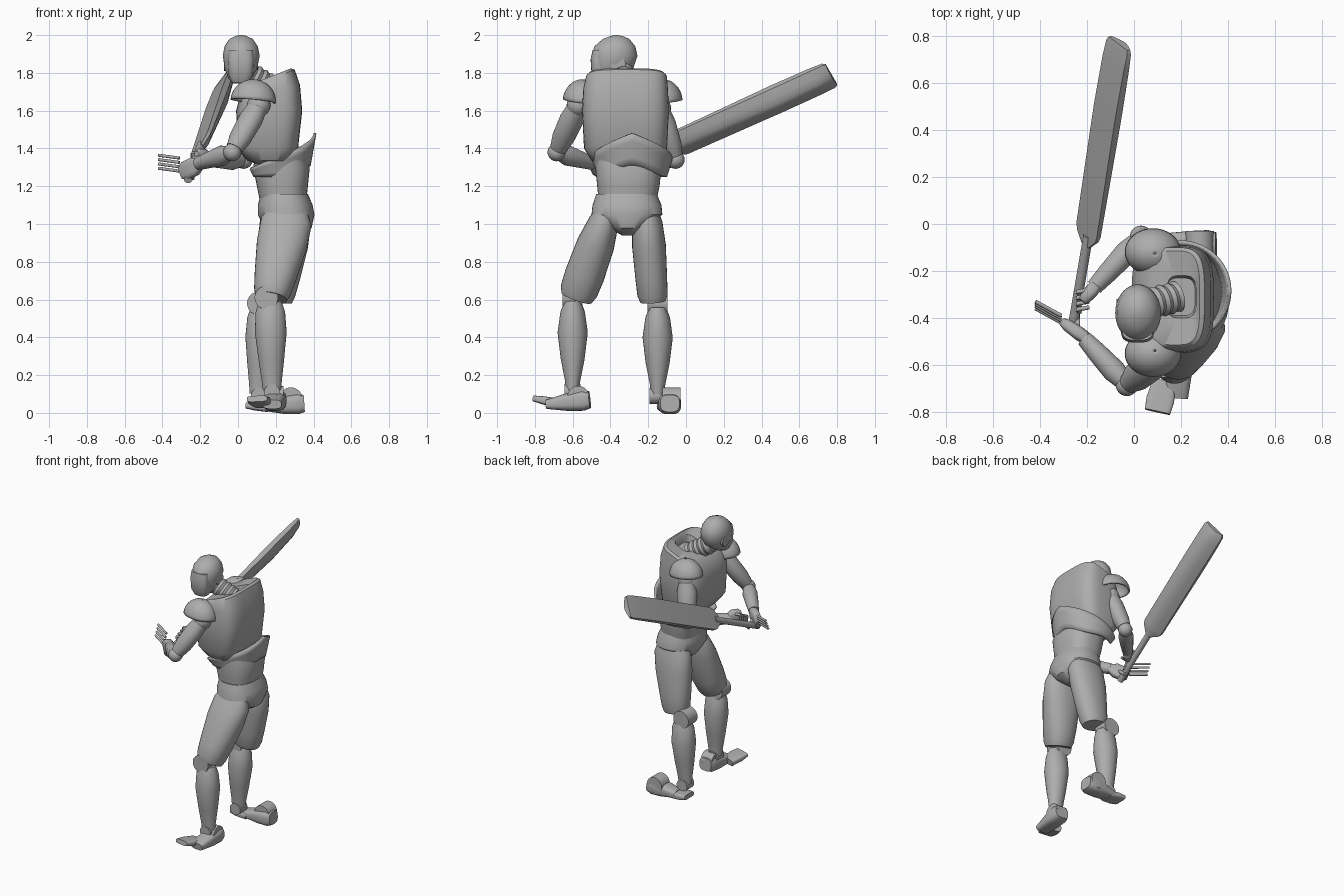
import bpy
import bmesh
from math import cos, sin, pi, radians
from mathutils import Vector

cube = bpy.data.objects.get("Cube")
if cube:
    bpy.data.objects.remove(cube, do_unlink=True)

grey = bpy.data.materials.new("plain_grey")
grey.use_nodes = True
tone = (0.42, 0.42, 0.42, 1)
grey.diffuse_color = tone
grey.node_tree.nodes["Principled BSDF"].inputs["Base Color"].default_value = tone


def oval(power=2, count=32):
    """Unit superellipse section."""
    points = []
    for i in range(count):
        c, s = cos(2 * pi * i / count), sin(2 * pi * i / count)
        points.append((abs(c) ** (2 / power) * (1 if c > 0 else -1),
                       abs(s) ** (2 / power) * (1 if s > 0 else -1)))
    return points


def skin(name, rings, capped=True, closed=True, thickness=0):
    """Bridge rings of points into one smooth object."""
    bm = bmesh.new()
    rows = [[bm.verts.new(p) for p in ring] for ring in rings]
    count = len(rows[0])
    for low, high in zip(rows, rows[1:]):
        for i in range(count if closed else count - 1):
            j = (i + 1) % count
            bm.faces.new((low[i], low[j], high[j], high[i]))
    if capped:
        bm.faces.new(rows[0])
        bm.faces.new(rows[-1])
    bmesh.ops.recalc_face_normals(bm, faces=bm.faces)
    mesh = bpy.data.meshes.new(name)
    bm.to_mesh(mesh)
    bm.free()
    mesh.materials.append(grey)
    obj = bpy.data.objects.new(name, mesh)
    bpy.context.collection.objects.link(obj)
    if thickness:
        shell = obj.modifiers.new("shell", "SOLIDIFY")
        shell.thickness = thickness
    bpy.ops.object.select_all(action="DESELECT")
    obj.select_set(True)
    bpy.context.view_layer.objects.active = obj
    bpy.ops.object.shade_smooth_by_angle(angle=radians(40))
    return obj


def limb(name, start, end, side, profile, section=None, **options):
    """Sweep a section from start to end; profile holds (t, width, depth)."""
    a, b = Vector(start), Vector(end)
    d = b - a
    v = d.cross(Vector(side)).normalized()
    u = v.cross(d).normalized()
    section = section or oval()
    rings = [[a + d * t + u * (p * w) + v * (q * h) for p, q in section]
             for t, w, h in profile]
    return skin(name, rings, **options)


def rod(name, start, end, radius, side=(1, 0.1, 0.05)):
    return limb(name, start, end, side, [(0, radius, radius), (1, radius, radius)])


def ball(name, centre, radius):
    c, h = Vector(centre), Vector((0, 0, radius))
    arc = [pi * i / 12 for i in range(13)]
    return limb(name, c - h, c + h, (1, 0, 0),
                [((1 - cos(t)) / 2, radius * max(sin(t), 0.01), radius * max(sin(t), 0.01))
                 for t in arc], oval(2, 24))


def body(name, layers, power=2):
    """Loft level layers given as (z, x0, x1, y0, y1, tilt)."""
    rings = []
    for z, x0, x1, y0, y1, tilt in layers:
        rx, ry = (x1 - x0) / 2, (y1 - y0) / 2
        rings.append([((x0 + x1) / 2 + p * rx, (y0 + y1) / 2 + q * ry, z + tilt * p * rx)
                      for p, q in oval(power, 48)])
    return skin(name, rings)


# Head, face and neck
body("head", [(1.745, -.03, .05, -.465, -.4, 0), (1.77, -.05, .07, -.485, -.34, 0),
              (1.82, -.07, .1, -.495, -.28, 0), (1.89, -.08, .115, -.5, -.257, 0),
              (1.94, -.072, .105, -.485, -.268, 0), (1.98, -.045, .078, -.44, -.3, 0),
              (1.995, -.015, .045, -.4, -.335, 0), (2, .005, .025, -.38, -.36, 0)])
body("face_plate", [(1.75, -.035, .06, -.48, -.4, 0), (1.79, -.05, .08, -.5, -.4, 0),
                    (1.87, -.055, .085, -.505, -.4, 0), (1.92, -.05, .08, -.495, -.4, 0)], 3)
for name, x in (("left_ear", .09), ("right_ear", -.06)):
    rod(name, (x - .015, -.36, 1.85), (x + .015, -.36, 1.85), .04, (0, 1, 0))
limb("ribbed_neck", (.18, -.31, 1.72), (.03, -.35, 1.81), (0, 1, 0),
     [(i / 10, r, r) for i, r in enumerate([.068, .06] * 5 + [.06])])

# Torso
body("chest", [(1.31, .12, .23, -.42, -.2, 0), (1.335, .05, .28, -.5, -.13, 0),
               (1.4, 0, .318, -.54, -.1, 0), (1.6, -.01, .34, -.55, -.09, 0),
               (1.705, .01, .328, -.545, -.095, .2), (1.765, .04, .3, -.53, -.1, .4),
               (1.782, .07, .28, -.515, -.115, .4), (1.78, .14, .265, -.4, -.22, .4),
               (1.73, .14, .26, -.39, -.23, .4)], 3.6)
body("waist", [(1.1, .12, .36, -.46, -.16, 0), (1.2, .1, .37, -.47, -.14, 0),
               (1.3, .08, .38, -.48, -.13, 0), (1.4, .1, .34, -.47, -.14, 0)], 2.5)
body("pelvis", [(.94, .19, .33, -.34, -.28, 0), (.98, .14, .39, -.41, -.21, 0),
                (1.05, .105, .405, -.5, -.125, 0), (1.1, .105, .395, -.495, -.13, 0),
                (1.16, .12, .37, -.475, -.155, 0)], 2.3)

# Flared lower back plate, peaked above and arched below
plate = []
for k in range(5):
    ring = []
    for i in range(41):
        a = radians(-130 + 260 * i / 40)
        peak = 1 - abs(a) / radians(130)
        flare = .185 + .03 * k / 4
        bottom = 1.25 + .06 * max(cos(a), 0) ** 4
        z = bottom + (1.29 + .19 * peak - bottom) * k / 4
        ring.append((.2 + flare * cos(a), -.285 + flare * sin(a), z))
    plate.append(ring)
skin("back_plate", plate, capped=False, closed=False, thickness=.015)

# Arms: shoulder, elbow and wrist positions for each side
arms = {"left": ((.11, -.57, 1.63), (-.03, -.685, 1.38), (-.21, -.49, 1.32)),
        "right": ((.09, -.14, 1.61), (.03, -.055, 1.34), (-.17, -.27, 1.34))}
dome = [(sin(a), max(.12 * cos(a), .004), max(.1 * cos(a), .004))
        for a in (pi / 2 * i / 10 for i in range(11))]
for side, (shoulder, elbow, wrist) in arms.items():
    s, e, w = map(Vector, (shoulder, elbow, wrist))
    ball(side + "_shoulder_joint", s, .062)
    limb(side + "_upper_arm", s, e, (1, 0, 1),
         [(0, .05, .05), (.3, .068, .06), (.7, .063, .056), (.92, .045, .045)])
    ball(side + "_elbow", e, .048)
    limb(side + "_forearm", e, w, (0, 0, 1),
         [(.1, .04, .04), (.3, .054, .05), (.7, .043, .043), (1, .035, .035)])
    y = -.553 if side == "left" else -.118
    limb(side + "_shoulder_pad", (.08, y, 1.65), (.09, y * .95 - .015, 1.765), (1, 0, 0),
         dome, capped=False, thickness=.012)

# Open left hand
palm = [(0, .03, .025), (.3, .05, .03), (.8, .05, .026), (1, .035, .018)]
limb("left_palm", (-.2, -.49, 1.32), (-.3, -.42, 1.27), (0, 0, 1), palm, oval(3))
for i in range(4):
    z = 1.29 + .023 * i
    rod("left_finger", (-.31, -.42 + .01 * i, z - .01), (-.42, -.36 + .01 * i, z + .005), .008)
rod("left_thumb", (-.24, -.44, 1.29), (-.24, -.38, 1.24), .011)

# Gripping right hand
limb("right_palm", (-.16, -.26, 1.345), (-.22, -.33, 1.35), (0, 0, 1), palm, oval(3))
for i in range(4):
    base = Vector((-.19, -.28 - .025 * i, 1.375 - .012 * i))
    knuckle = base + Vector((-.055, -.01, 0))
    rod("right_finger", base, knuckle, .009)
    rod("right_fingertip", knuckle, knuckle + Vector((.015, -.01, -.07)), .008)

# Bat with a ridged back
grip, neck, tip = (-.265, -.46, 1.235), (-.195, -.05, 1.42), (-.06, .77, 1.79)
across = (.09, -.065, .12)
rod("bat_handle", grip, neck, .021)
ridge = [(-1, -.4), (1, -.4), (1, .2), (.55, .7), (.15, 1), (-.15, 1), (-.55, .7), (-1, .2)]
limb("bat_blade", neck, tip, across,
     [(-.05, .025, .022), (0, .07, .028), (.03, .079, .034), (.65, .082, .055),
      (.9, .082, .046), (.98, .081, .032), (1, .072, .026)], ridge)

# Legs: hip, thigh end, knee and ankle for each side
legs = {"left": ((.27, -.41, 1.08), (.175, -.58, .61), (.15, -.6, .61), (.18, -.6, .12)),
        "right": ((.26, -.21, 1.08), (.2, -.175, .59), (.11, -.15, .58), (.11, -.15, .1))}
for side, (hip, end, knee, ankle) in legs.items():
    k, a = Vector(knee), Vector(ankle)
    slim = 1 if side == "left" else .8
    limb(side + "_thigh", hip, end, (1, 0, 0),
         [(0, .1, .06), (.15, .135, .08), (.4, .134, .1 * slim ** .5),
          (.75, .112, .105 * slim), (.93, .098, .1 * slim), (1, .085, .085 * slim)], oval(2.2))
    rod(side + "_knee", k - Vector((0, .053, 0)), k + Vector((0, .053, 0)), .062)
    limb(side + "_shin", k + Vector((.02, 0, -.02)), a, (1, 0, 0),
         [(0, .06, .045), (.12, .078, .065), (.35, .084, .08), (.65, .068, .063),
          (.9, .053, .04), (1, .048, .038)])
    rod(side + "_ankle", a - Vector((0, .042, .01)), a + Vector((0, .042, -.01)), .042)

# Feet: rounded heel, wedge instep and flat toe plate
wedge = [(0, .05, .045), (.15, .06, .055), (.5, .058, .048), (1, .05, .024)]
flat = [(0, .05, .024), (.6, .06, .022), (1, .055, .016)]
limb("left_instep", (.2, -.51, .07), (.18, -.74, .045), (1, 0, 0), wedge, oval(3))
limb("left_toe", (.13, -.67, .05), (.1, -.8, .075), (1, 0, 0), flat, oval(4))
rod("left_heel", (.15, -.57, .085), (.24, -.57, .085), .058, (0, 1, 0))
limb("right_instep", (.35, -.085, .05), (.13, -.09, .035), (0, 1, 0), wedge, oval(3))
limb("right_toe", (.16, -.095, .028), (.04, -.095, .04), (0, 1, 0), flat, oval(4))
rod("right_heel", (.28, -.125, .075), (.28, -.03, .075), .06)
